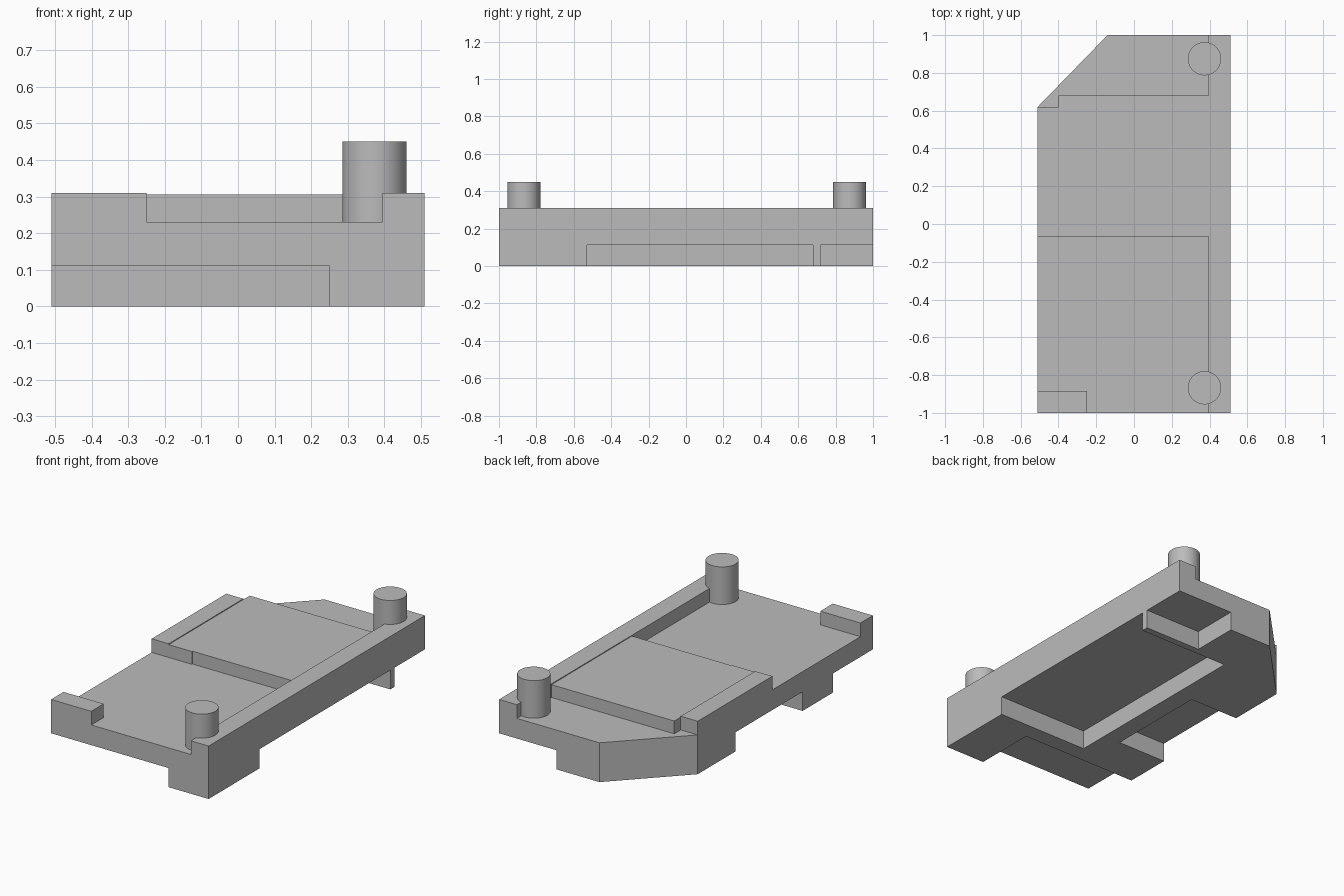
import bpy, bmesh, math

if "Cube" in bpy.data.objects:
    bpy.data.objects.remove(bpy.data.objects["Cube"], do_unlink=True)

grey = bpy.data.materials.new("plain grey")
grey.use_nodes = True
grey.diffuse_color = (0.5, 0.5, 0.5, 1)
grey.node_tree.nodes["Principled BSDF"].inputs["Base Color"].default_value = (0.5, 0.5, 0.5, 1)

FLOOR, TOP, UNDER, OUT = 0.23, 0.31, 0.112, 1.2


def prism(name, outline, z0, z1):
    """Closed upright prism over a plan outline."""
    bm = bmesh.new()
    face = bm.faces.new([bm.verts.new((x, y, z0)) for x, y in outline])
    up = bmesh.ops.extrude_face_region(bm, geom=[face])["geom"]
    bmesh.ops.translate(bm, vec=(0, 0, z1 - z0),
                        verts=[v for v in up if isinstance(v, bmesh.types.BMVert)])
    bmesh.ops.recalc_face_normals(bm, faces=bm.faces)
    mesh = bpy.data.meshes.new(name)
    bm.to_mesh(mesh)
    bm.free()
    mesh.materials.append(grey)
    obj = bpy.data.objects.new(name, mesh)
    bpy.context.collection.objects.link(obj)
    return obj


# Base block with one clipped rear corner
base = prism("base_block", [(-0.51, -1), (0.51, -1), (0.51, 1), (-0.14, 1), (-0.51, 0.62)], 0, TOP)

# Pockets as x range, y range, z range
pockets = {
    "front_floor": (-0.25, 0.395, -OUT, -0.065, FLOOR, 1),
    "side_floor": (-OUT, -0.2, -0.885, -0.07, FLOOR, 1),
    "rear_floor": (-OUT, 0.395, 0.68, OUT, FLOOR, 1),
    "rear_corner_floor": (-OUT, -0.4, 0.62, 0.9, FLOOR, 1),
    "platform_skim": (-0.4, 0.395, -0.2, 0.8, 0.305, 1),
    "main_underside": (-0.08, OUT, -0.53, 0.68, -1, UNDER),
    "rear_underside": (0.14, OUT, 0.72, OUT, -1, UNDER),
    "front_underside": (-OUT, 0.25, -OUT, -0.63, -1, UNDER),
    "side_underside": (-OUT, -0.19, -0.35, 0.27, -1, UNDER),
}
cutters = []
for name, (x0, x1, y0, y1, z0, z1) in pockets.items():
    cutter = prism(name + "_cutter", [(x0, y0), (x1, y0), (x1, y1), (x0, y1)], z0, z1)
    cutter.hide_render = True
    cutters.append(cutter)
    cut = base.modifiers.new(name, "BOOLEAN")
    cut.operation = "DIFFERENCE"
    cut.solver = "EXACT"
    cut.object = cutter

# Bake the cuts, merge coplanar faces and drop the cutters
graph = bpy.context.evaluated_depsgraph_get()
bm = bmesh.new()
bm.from_object(base, graph)
bmesh.ops.remove_doubles(bm, verts=bm.verts, dist=0.0005)
bmesh.ops.dissolve_limit(bm, angle_limit=math.radians(1), verts=bm.verts, edges=bm.edges)
base.modifiers.clear()
bm.to_mesh(base.data)
bm.free()
for cutter in cutters:
    bpy.data.objects.remove(cutter, do_unlink=True)

# Locating pegs beside the long rail
for name, y in (("front_peg", -0.867), ("rear_peg", 0.875)):
    bpy.ops.mesh.primitive_cylinder_add(vertices=64, radius=0.088, depth=0.45 - FLOOR,
                                        location=(0.373, y, (0.45 + FLOOR) / 2))
    peg = bpy.context.object
    peg.name = name
    peg.data.materials.append(grey)
    bpy.ops.object.shade_smooth_by_angle()
